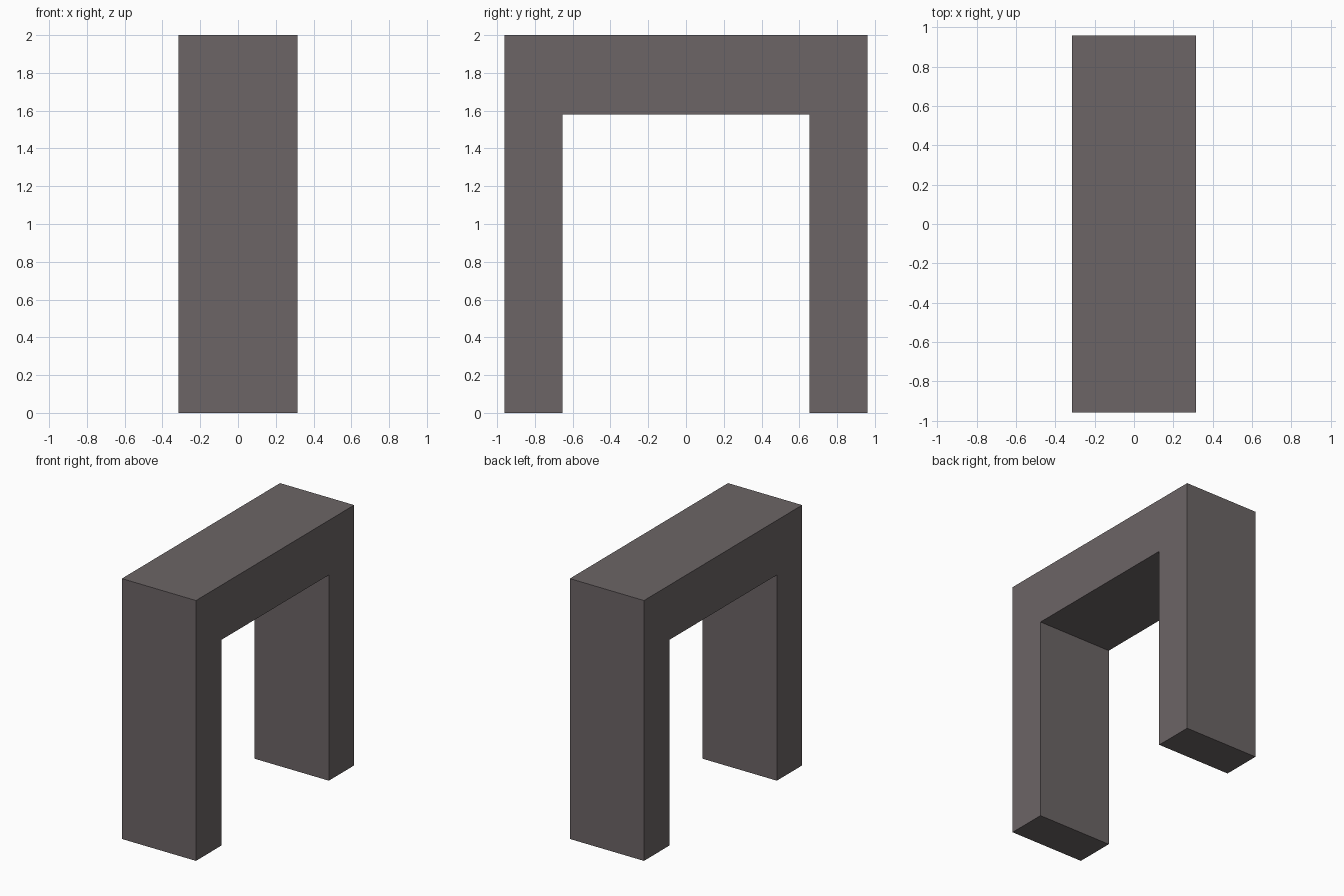
import bpy
import bmesh

cube = bpy.data.objects.get("Cube")
if cube:
    bpy.data.objects.remove(cube, do_unlink=True)

HALF_WIDTH = 0.315
HALF_SPAN = 0.96
HALF_OPENING = 0.653
HEIGHT = 2.0
UNDERSIDE = 1.58

# Warm dark grey stone
stone = bpy.data.materials.new("warm_grey_stone")
stone.use_nodes = True
colour = (0.15, 0.13, 0.133, 1)
stone.diffuse_color = colour
stone.node_tree.nodes["Principled BSDF"].inputs["Base Color"].default_value = colour

# Square arch: half outline in the y-z plane, mirrored, then extruded across x
half = [(HALF_OPENING, UNDERSIDE), (HALF_OPENING, 0), (HALF_SPAN, 0), (HALF_SPAN, HEIGHT)]
outline = half + [(-y, z) for y, z in reversed(half)]

bm = bmesh.new()
profile = bm.faces.new([bm.verts.new((-HALF_WIDTH, y, z)) for y, z in outline])
extruded = bmesh.ops.extrude_face_region(bm, geom=[profile], use_keep_orig=True)
moved = [v for v in extruded["geom"] if isinstance(v, bmesh.types.BMVert)]
bmesh.ops.translate(bm, verts=moved, vec=(2 * HALF_WIDTH, 0, 0))
bmesh.ops.recalc_face_normals(bm, faces=bm.faces[:])

mesh = bpy.data.meshes.new("square_arch")
bm.to_mesh(mesh)
bm.free()
mesh.materials.append(stone)
arch = bpy.data.objects.new("square_arch", mesh)
bpy.context.collection.objects.link(arch)
